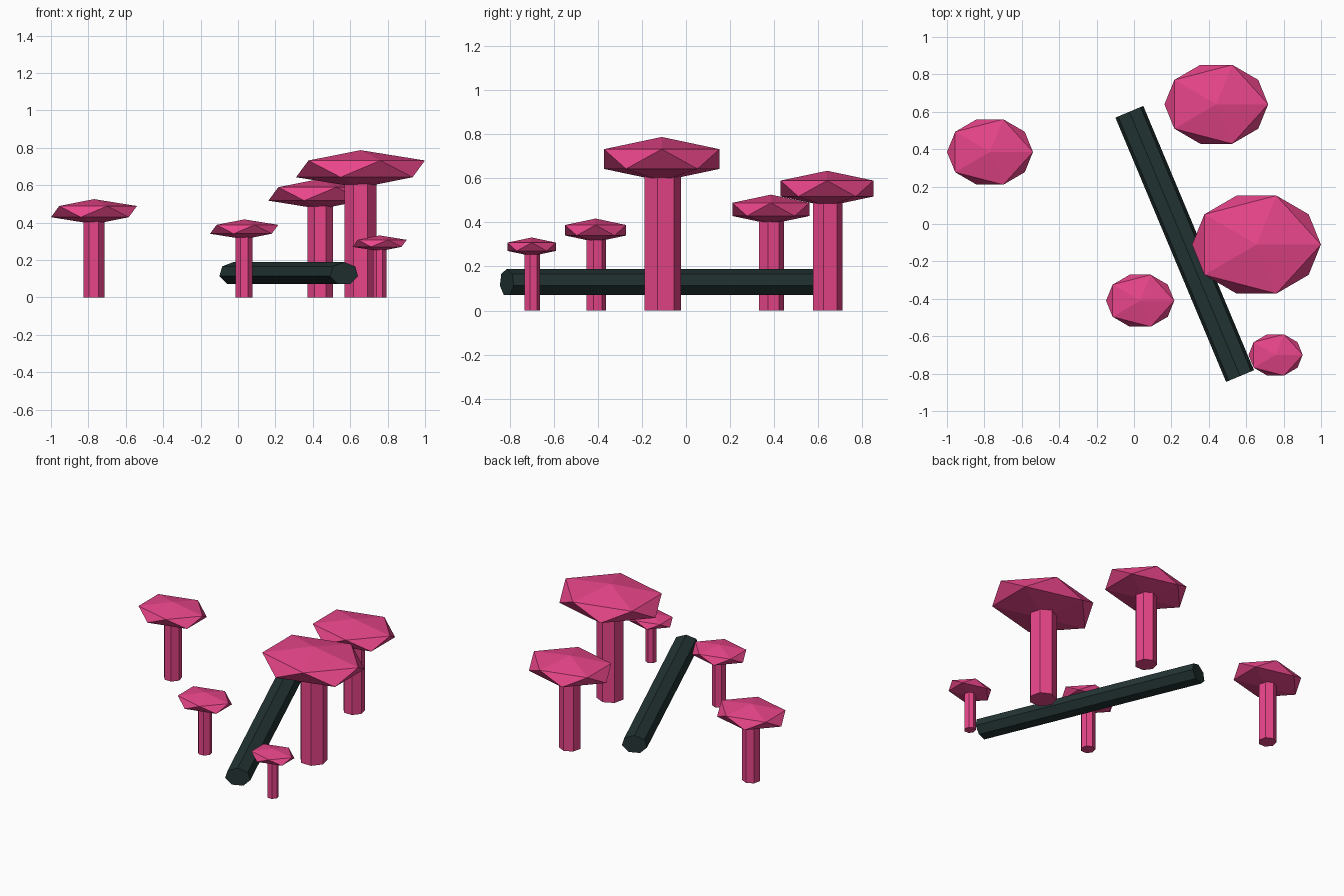
import bpy, bmesh
from math import atan2, hypot, pi
from mathutils import Matrix

if "Cube" in bpy.data.objects:
    bpy.data.objects.remove(bpy.data.objects["Cube"])


def material(name, rgb):
    mat = bpy.data.materials.new(name)
    mat.diffuse_color = (*rgb, 1)
    mat.use_nodes = True
    mat.node_tree.nodes["Principled BSDF"].inputs["Base Color"].default_value = mat.diffuse_color
    return mat


pink = material("pink_fungus", (0.80, 0.06, 0.25))
dark = material("dark_wood", (0.017, 0.034, 0.034))


def add_object(name, bm, mat):
    mesh = bpy.data.meshes.new(name)
    bm.to_mesh(mesh)
    bm.free()
    mesh.materials.append(mat)
    obj = bpy.data.objects.new(name, mesh)
    bpy.context.collection.objects.link(obj)
    return obj


def prism(name, radius, length, mat):
    bm = bmesh.new()
    bmesh.ops.create_cone(bm, cap_ends=True, segments=7, radius1=radius,
                          radius2=radius, depth=length)
    return add_object(name, bm, mat)


# Mushrooms: one design at several sizes (x, y, size)
mushrooms = [(0.655, -0.11, 0.385), (0.44, 0.64, 0.31), (-0.77, 0.385, 0.257),
             (0.033, -0.41, 0.204), (0.757, -0.70, 0.162)]
for i, (x, y, s) in enumerate(mushrooms, 1):
    stem_height = 1.65 * s
    stem = prism(f"mushroom_stem_{i}", 0.228 * s, stem_height, pink)
    stem.location = (x, y, stem_height / 2)

    # Flattened, faceted cap
    bm = bmesh.new()
    bmesh.ops.create_icosphere(bm, subdivisions=1, radius=1,
                               matrix=Matrix.Diagonal((s, 0.8 * s, 0.26 * s, 1)))
    cap = add_object(f"mushroom_cap_{i}", bm, pink)
    cap.location = (x, y, 1.785 * s)

# Fallen log: slightly squashed prism lying between two end points
(x0, y0), (x1, y1) = (-0.025, 0.60), (0.567, -0.813)
log = prism("fallen_log", 1, hypot(x1 - x0, y1 - y0), dark)
log.scale = (0.083, 0.062, 1)
log.rotation_euler = (pi / 2, 0, atan2(x1 - x0, y0 - y1))
log.location = ((x0 + x1) / 2, (y0 + y1) / 2, 0.127)
